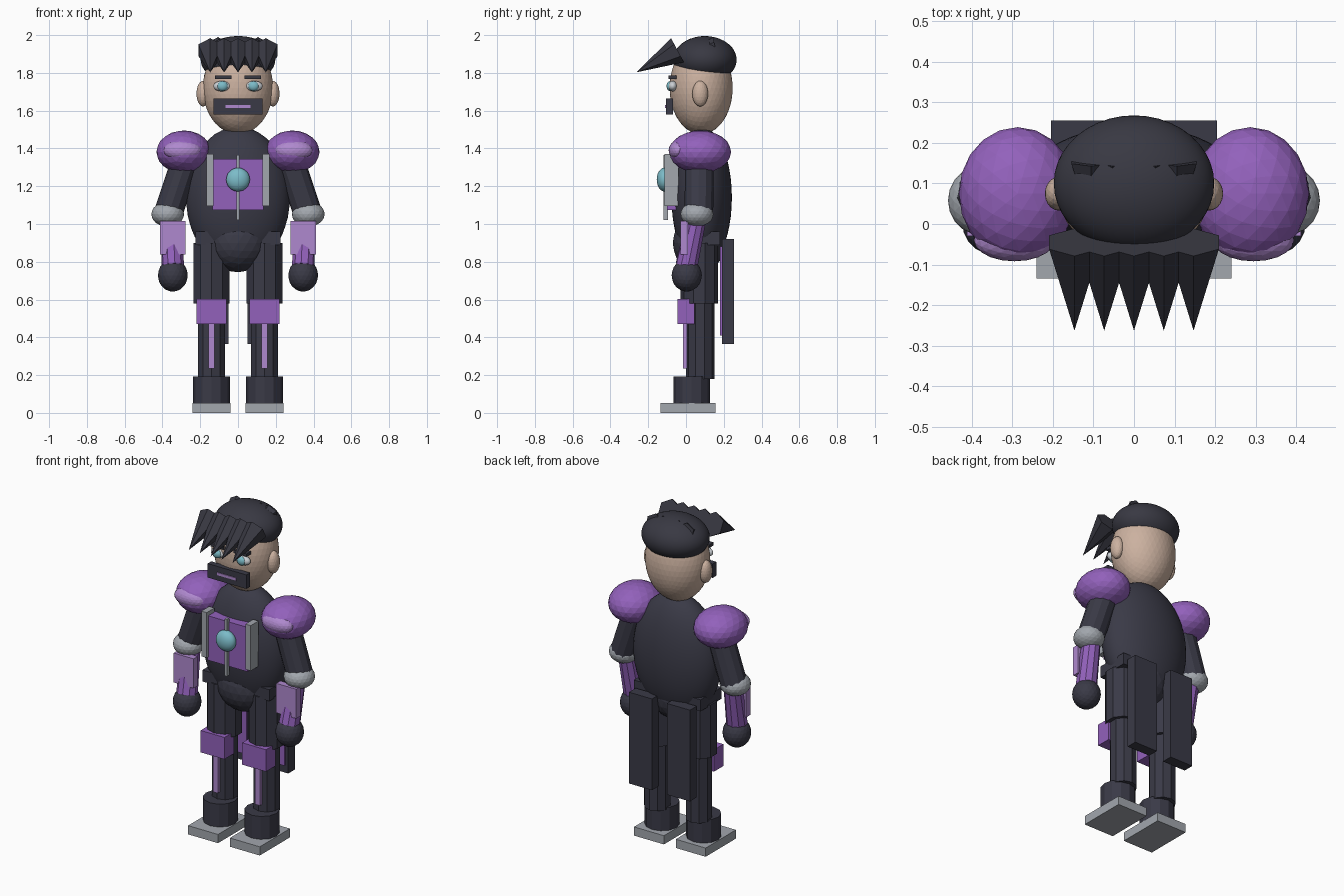
import bpy, bmesh
from mathutils import Vector

if "Cube" in bpy.data.objects:
    bpy.data.objects.remove(bpy.data.objects["Cube"])


def material(name, r, g, b):
    m = bpy.data.materials.new(name)
    m.use_nodes = True
    m.diffuse_color = (r, g, b, 1)
    m.node_tree.nodes["Principled BSDF"].inputs["Base Color"].default_value = (r, g, b, 1)
    return m


dark = material("charcoal", .042, .042, .062)
hair = material("hair black", .04, .04, .055)
purple = material("purple", .29, .12, .5)
lilac = material("lilac", .43, .25, .62)
skin = material("skin", .6, .44, .35)
grey = material("steel grey", .36, .385, .42)
teal = material("teal", .2, .5, .58)
white = material("eye white", .6, .63, .66)


def finish(bm, name, mat, smooth=False):
    me = bpy.data.meshes.new(name)
    bmesh.ops.recalc_face_normals(bm, faces=bm.faces)
    bm.to_mesh(me)
    bm.free()
    me.materials.append(mat)
    if smooth:
        for p in me.polygons:
            p.use_smooth = True
    ob = bpy.data.objects.new(name, me)
    bpy.context.collection.objects.link(ob)
    return ob


def box(name, mat, x, y, z):
    """Box from (low, high) ranges."""
    bm = bmesh.new()
    bmesh.ops.create_cube(bm, size=1)
    for v in bm.verts:
        v.co = [lo + (c + .5) * (hi - lo) for c, (lo, hi) in zip(v.co, (x, y, z))]
    return finish(bm, name, mat)


def ball(name, mat, centre, radii, detail=3, smooth=False, floor=-1):
    """Faceted ellipsoid, optionally flattened below a unit height."""
    bm = bmesh.new()
    bmesh.ops.create_icosphere(bm, subdivisions=detail, radius=1)
    for v in bm.verts:
        v.co.z = max(v.co.z, floor)
        v.co = [c + r * u for c, r, u in zip(centre, radii, v.co)]
    return finish(bm, name, mat, smooth)


def limb(name, mat, a, b, r1, r2, sides=10):
    """Tapered prism between two points."""
    a, b = Vector(a), Vector(b)
    bm = bmesh.new()
    bmesh.ops.create_cone(bm, cap_ends=True, segments=sides, radius1=r1,
                          radius2=r2, depth=(b - a).length)
    turn = (b - a).to_track_quat('Z', 'Y').to_matrix().to_4x4()
    bm.transform(turn)
    bmesh.ops.translate(bm, verts=bm.verts, vec=(a + b) / 2)
    return finish(bm, name, mat)


# Torso, belt and hips
ball("torso", dark, (0, .083, 1.14), (.275, .16, .375), 4, True)
box("belt", dark, (-.225, .225), (-.02, .18), (.89, .96))
ball("pelvis", dark, (0, .07, .9), (.165, .14, .155))

# Chest armour
box("chest_panel", purple, (-.135, .135), (-.1, -.03), (1.075, 1.345))
box("chest_rib", grey, (-.008, .008), (-.118, -.095), (1.02, 1.365))
ball("chest_gem", teal, (0, -.115, 1.235), (.063, .04, .063), 3, True)

# Head, face plate and hair
ball("head", skin, (0, .08, 1.72), (.186, .167, .245), 4)
box("mouth_plate", dark, (-.13, .13), (-.105, -.07), (1.58, 1.665))
box("mouth_stripe", lilac, (-.065, .065), (-.11, -.1), (1.614, 1.63))
ball("hair_cap", hair, (0, .1, 1.87), (.198, .168, .125), 4, True, -.64)
for i in range(-2, 3):
    x = i * .0735
    limb("fringe_spike", hair, (x, -.045, 1.92), (x, -.263, 1.803), .072, 0, 6)
    x = i * .053
    limb("crown_spike", hair, (x, .155, 1.935), (x, .0, 1.9), .056, 0, 6)

# Paired parts
for s, side in ((1, "left"), (-1, "right")):
    def nm(part):
        return side + "_" + part

    def span(lo, hi):
        return tuple(sorted((s * lo, s * hi)))

    # Face
    ball(nm("ear"), skin, (s * .185, .075, 1.69), (.035, .042, .068), 3)
    ball(nm("eye"), white, (s * .085, -.07, 1.73), (.046, .025, .028), 3, True)
    ball(nm("iris"), teal, (s * .082, -.085, 1.73), (.028, .018, .026), 3, True)
    box(nm("brow"), hair, span(.035, .122), (-.092, -.05), (1.768, 1.786))
    box(nm("chest_bar"), grey, span(.13, .166), (-.115, -.04), (1.095, 1.37))

    # Arm
    ball(nm("pauldron"), purple, (s * .287, .075, 1.382), (.145, .164, .113))
    ball(nm("pauldron_crest"), lilac, (s * .295, -.04, 1.39), (.1, .052, .053))
    limb(nm("upper_arm"), dark, (s * .255, .072, 1.4), (s * .368, .068, 1.06), .076, .076, 12)
    ball(nm("elbow"), grey, (s * .372, .058, 1.052), (.087, .087, .066))
    limb(nm("forearm"), purple, (s * .355, .058, 1.04), (s * .345, .003, .78), .052, .06)
    box(nm("forearm_plate"), lilac, span(.278, .412), (-.03, .01), (.838, 1.017))
    ball(nm("hand"), dark, (s * .345, .004, .728), (.079, .08, .086))

    # Leg
    limb(nm("thigh"), dark, (s * .14, .07, .58), (s * .14, .07, .9), .1, .1)
    limb(nm("shin"), dark, (s * .14, .075, .18), (s * .14, .075, .6), .076, .076)
    box(nm("knee_guard"), purple, span(.06, .22), (-.045, .045), (.47, .603))
    box(nm("shin_stripe"), lilac, span(.125, .157), (-.015, .02), (.235, .475))
    limb(nm("boot"), dark, (s * .14, .03, .04), (s * .14, .03, .192), .097, .097, 12)
    box(nm("sole"), grey, span(.04, .241), (-.135, .155), (0, .053))

    # Coat tail with lining
    box(nm("coat_tail"), dark, span(.05, .205), (.19, .255), (.365, .92))
    box(nm("tail_lining"), purple, span(.07, .185), (.181, .19), (.41, .88))
